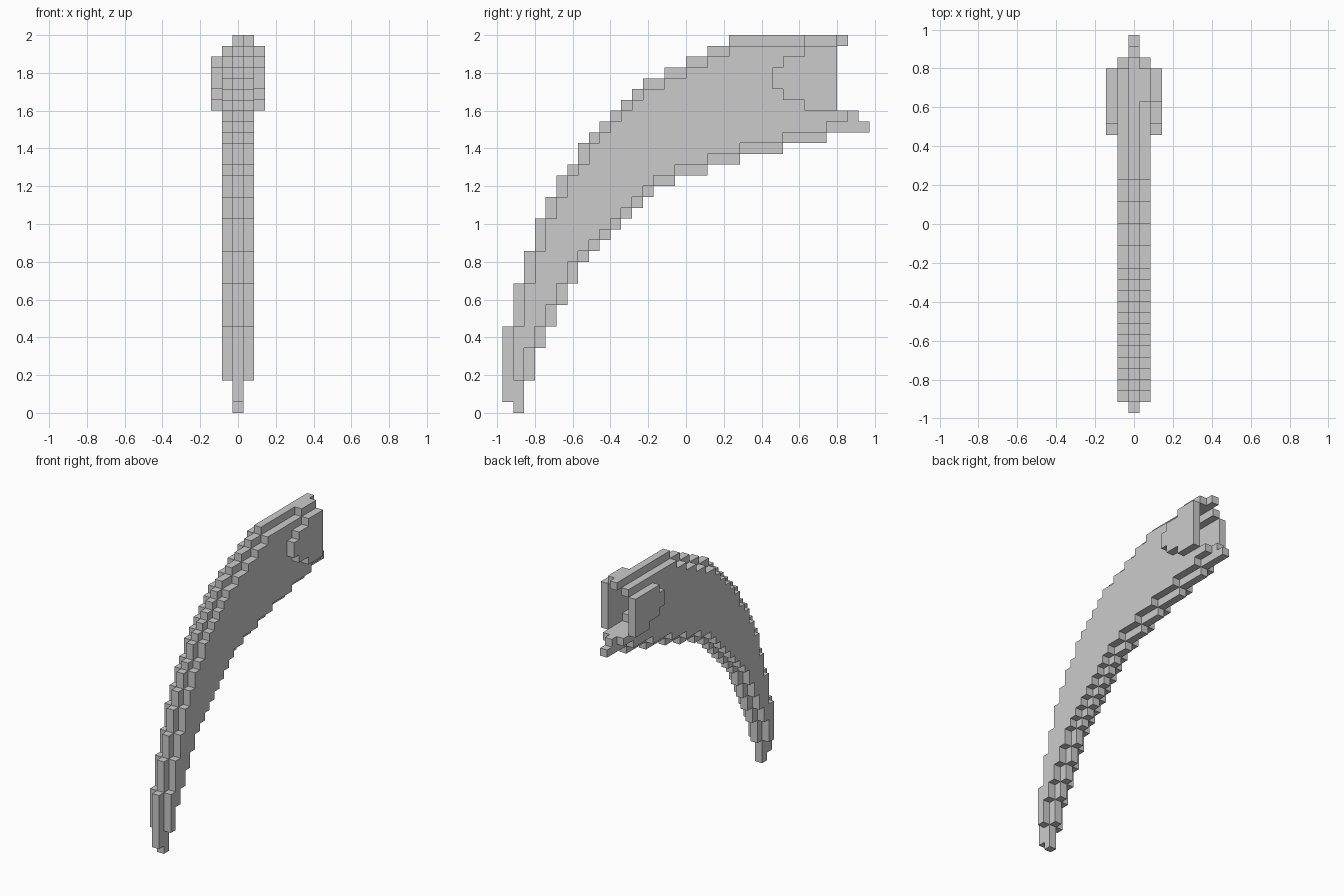
import bpy, bmesh, math

if "Cube" in bpy.data.objects:
    bpy.data.objects.remove(bpy.data.objects["Cube"])

V = 2 / 35            # block size
LENGTH = 34           # blocks along y


def expand(runs):
    """(count, value) runs -> one value per layer, bottom to top."""
    return [v for n, v in runs for _ in range(n)]


# Blade core: first and one-past-last block along y for each of the 35 layers
back = expand([(1, 1), (7, 0), (4, 1), (3, 2), (3, 3), (2, 4), (2, 5), (1, 6), (2, 7),
               (1, 8), (1, 9), (1, 10), (1, 11), (1, 12), (1, 13), (1, 15), (1, 17),
               (1, 19), (1, 21)])
edge = expand([(3, 2), (3, 3), (2, 4), (2, 5), (2, 6), (2, 7), (1, 8), (1, 9), (1, 10),
               (1, 11), (1, 12), (1, 13), (1, 14), (1, 16), (1, 19), (1, 22), (1, 26),
               (1, 30), (1, 34), (1, 33), (6, 31), (1, 32)])

# Socket in the thick end: layer -> first block along y (runs to block 31)
SOCKET_END = 31
socket = {28: 28, 29: 26, 30: 25, 31: 25, 32: 26, 33: 28}

cells = set()


def fill(x, k, a, b):
    cells.update((x, j, k) for j in range(a, b))


# Core and its two flanks, inset by one block all round
for k in range(35):
    fill(0, k, back[k], edge[k])
    if 0 < k < 34:
        a = max(back[k] + 1, back[k + 1])
        b = SOCKET_END if k in socket else min(edge[k] - 1, edge[k - 1])
        for x in (-1, 1):
            fill(x, k, a, b)

# Hollow socket with a thin collar wall on each side
for k, a in socket.items():
    for x in (-1, 0, 1):
        if not (k == 33 and x == -1):
            cells -= {(x, j, k) for j in range(a, SOCKET_END)}
    fill(2, k, a, SOCKET_END)
    if k < 33:
        fill(-2, k, a, SOCKET_END)
fill(1, 34, 28, SOCKET_END)      # roof over the socket


def build_blocks(name, cells):
    """Outer skin of a set of blocks, with flat areas merged."""
    bm = bmesh.new()
    verts = {}

    def vert(p):
        if p not in verts:
            x, j, k = p
            verts[p] = bm.verts.new(((x - 0.5) * V, (j - LENGTH / 2) * V, k * V))
        return verts[p]

    for c in cells:
        for axis in range(3):
            u, w = (axis + 1) % 3, (axis + 2) % 3
            for side in (0, 1):
                n = list(c)
                n[axis] += 2 * side - 1
                if tuple(n) in cells:
                    continue
                corners = []
                for du, dw in ((0, 0), (1, 0), (1, 1), (0, 1)):
                    p = list(c)
                    p[axis] += side
                    p[u] += du
                    p[w] += dw
                    corners.append(vert(tuple(p)))
                bm.faces.new(corners if side else corners[::-1])
    bmesh.ops.dissolve_limit(bm, angle_limit=math.radians(1),
                             verts=bm.verts[:], edges=bm.edges[:])
    mesh = bpy.data.meshes.new(name)
    bm.to_mesh(mesh)
    bm.free()
    obj = bpy.data.objects.new(name, mesh)
    bpy.context.collection.objects.link(obj)
    return obj


build_blocks("curved_blade_with_socket", cells)
